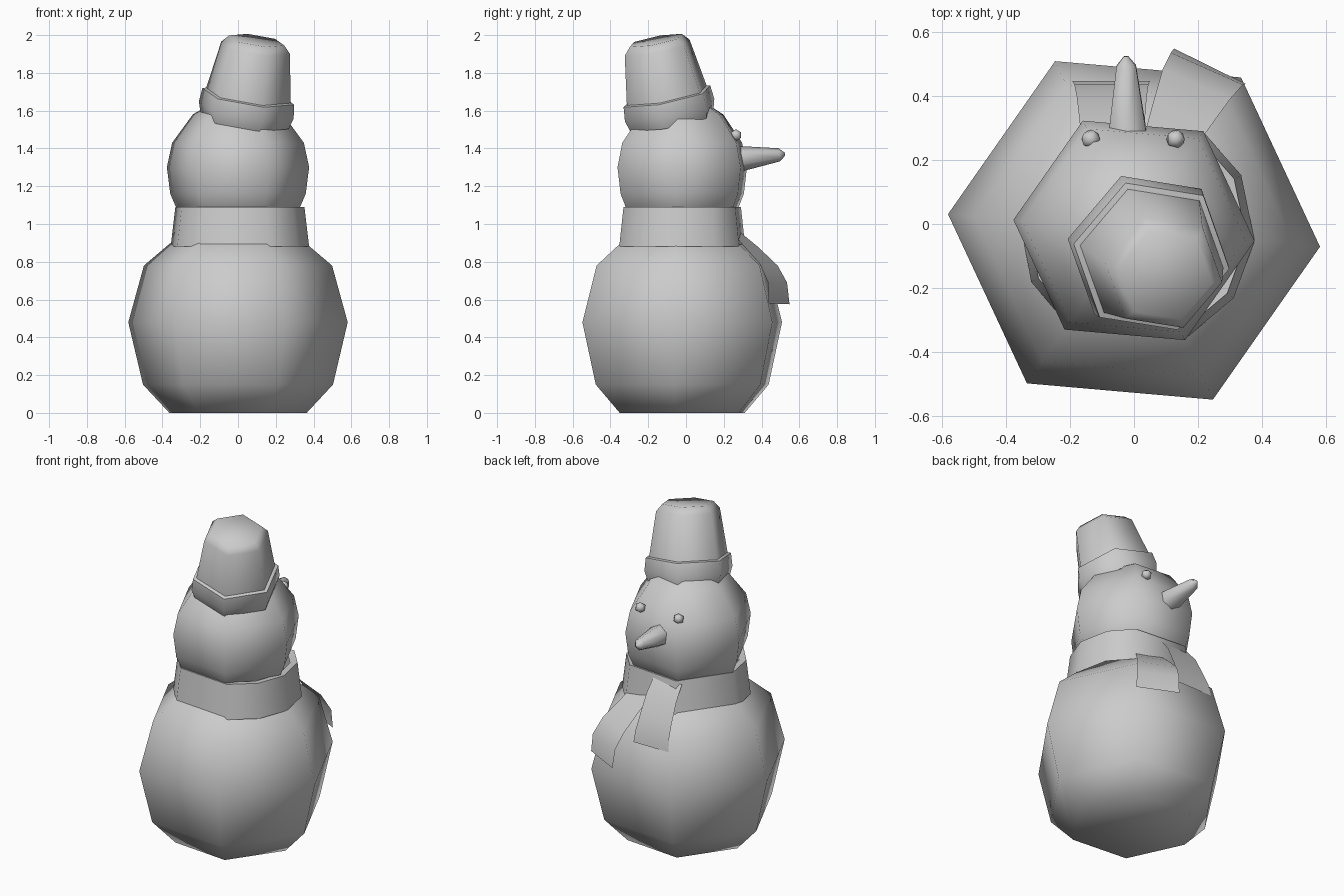
import bpy, bmesh, math
from mathutils import Matrix, Vector

if "Cube" in bpy.data.objects:
    bpy.data.objects.remove(bpy.data.objects["Cube"])


def finish(name, bm, matrix=Matrix(), angle=65):
    bm.transform(matrix)
    me = bpy.data.meshes.new(name)
    bm.to_mesh(me)
    bm.free()
    me.polygons.foreach_set("use_smooth", [True] * len(me.polygons))
    me.set_sharp_from_angle(angle=math.radians(angle))
    ob = bpy.data.objects.new(name, me)
    bpy.context.collection.objects.link(ob)
    return ob


def lathe(name, profile, angles, matrix, caps=True):
    """Stack polygon rings given as (radius, height) pairs."""
    bm = bmesh.new()
    dirs = [(math.cos(math.radians(a)), math.sin(math.radians(a))) for a in angles]
    rings = [[bm.verts.new((r * c, r * s, z)) for c, s in dirs] for r, z in profile]
    n = len(angles)
    for lo, hi in zip(rings, rings[1:]):
        for i in range(n):
            j = (i + 1) % n
            bm.faces.new((lo[i], lo[j], hi[j], hi[i]))
    if caps:
        bm.faces.new(rings[0][::-1])
        bm.faces.new(rings[-1])
    return finish(name, bm, matrix)


def strip(name, left, right):
    """Ribbon of quads between two edge paths."""
    bm = bmesh.new()
    a = [bm.verts.new(p) for p in left]
    b = [bm.verts.new(p) for p in right]
    for i in range(len(a) - 1):
        bm.faces.new((a[i], a[i + 1], b[i + 1], b[i]))
    return finish(name, bm)


def hexagon(phase):
    return [phase + 60 * k for k in range(6)]


def aimed(origin, axis):
    q = Vector((0, 0, 1)).rotation_difference(Vector(axis))
    return Matrix.Translation(origin) @ q.to_matrix().to_4x4()


centre = Matrix.Translation((0, -0.02, 0))

# Body and head
lathe("body", [(0.365, 0), (0.505, 0.15), (0.583, 0.48), (0.5, 0.78),
               (0.37, 0.89), (0.25, 0.98)], hexagon(-5), centre)
lathe("head", [(0.25, 0.98), (0.33, 1.09), (0.36, 1.16), (0.378, 1.3),
               (0.35, 1.43), (0.24, 1.58), (0.12, 1.65)], hexagon(-5), centre)

# Scarf wrap and its two hanging ends
lathe("scarf", [(0.368, 0.88), (0.343, 1.09), (0.3, 1.085)],
      [-5, 28, 55, 115, 175, 206, 235, 295, 325],
      Matrix.Translation((0.01, -0.02, 0)), caps=False)
fall = [(0.275, 1.07), (0.34, 0.99), (0.4, 0.87), (0.435, 0.79), (0.447, 0.72)]
strip("scarf_end_left", [(-0.165 - 0.007 * i, y, z) for i, (y, z) in enumerate(fall)],
      [(0.03 + 0.005 * i, y, z) for i, (y, z) in enumerate(fall)])
strip("scarf_end_right",
      [(0.03, 0.27, 0.97), (0.06, 0.38, 0.88), (0.09, 0.485, 0.78),
       (0.115, 0.535, 0.69), (0.125, 0.548, 0.575)],
      [(0.2, 0.25, 0.95), (0.235, 0.3, 0.89), (0.3, 0.39, 0.79),
       (0.34, 0.435, 0.69), (0.35, 0.437, 0.58)])

# Tilted hat with a thick rim
lathe("hat", [(0.22, 0), (0.24, 0), (0.258, 0.06), (0.25, 0.135), (0.23, 0.14),
              (0.187, 0.4), (0.15, 0.44)],
      hexagon(-10), aimed((0.035, -0.075, 1.545), (0.15, -0.2, 1)))

# Nose with a blunt tip
lathe("nose", [(0.068, 0), (0.035, 0.21), (0.008, 0.24)],
      hexagon(30), aimed((-0.02, 0.285, 1.345), (-0.02, 0.98, 0.1)))

# Eyes
for side, x in (("left", -0.135), ("right", 0.13)):
    eye = bmesh.new()
    bmesh.ops.create_icosphere(eye, subdivisions=1, radius=0.032)
    finish("eye_" + side, eye, Matrix.Translation((x, 0.265, 1.47)))
